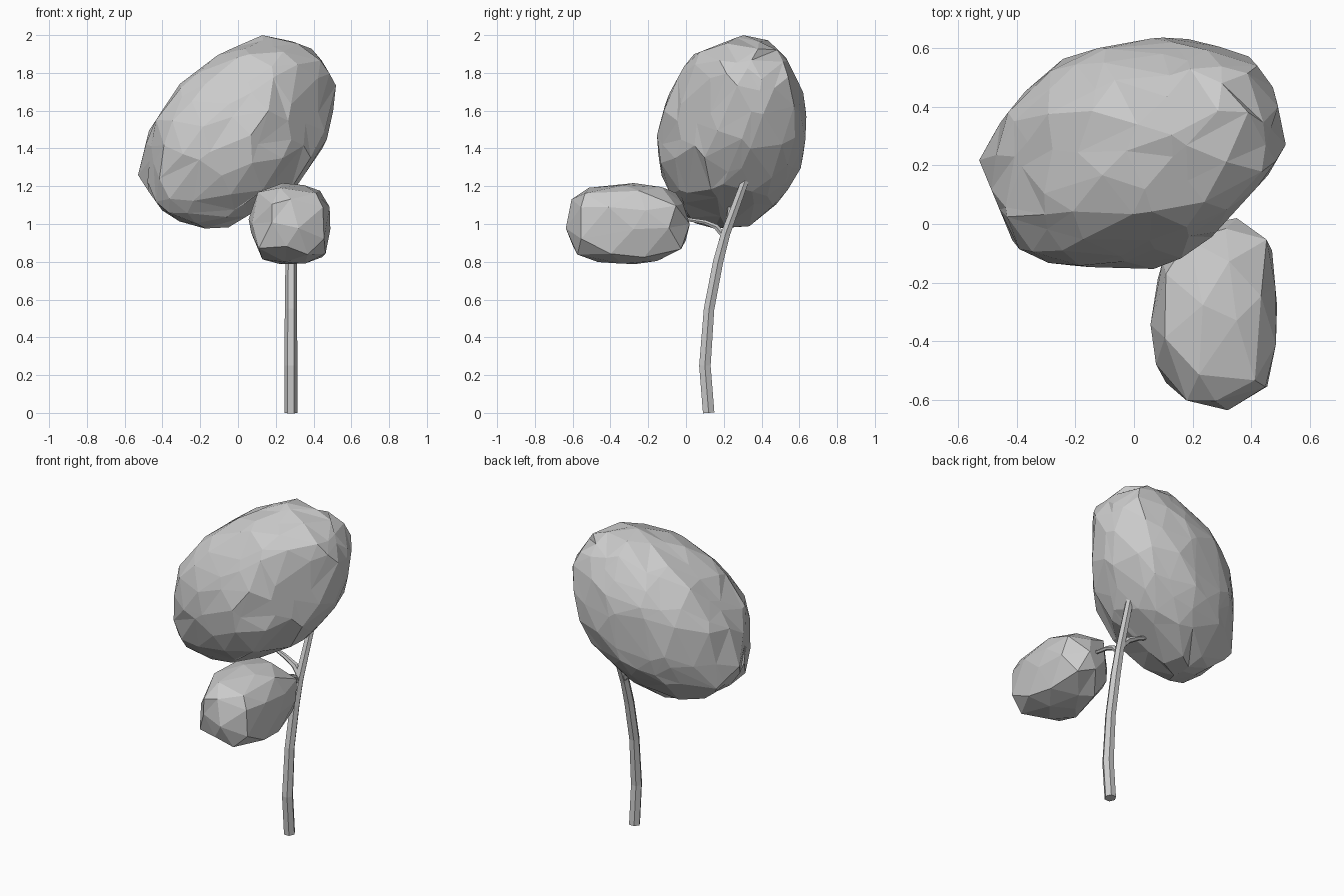
import bpy
import bmesh
import random
from mathutils import Matrix, Vector

random.seed(11)
if "Cube" in bpy.data.objects:
    bpy.data.objects.remove(bpy.data.objects["Cube"])

# Single flat grey
grey = bpy.data.materials.new("plain_grey")
grey.use_nodes = True
color = (0.6, 0.6, 0.6, 1)
grey.diffuse_color = color
grey.node_tree.nodes["Principled BSDF"].inputs["Base Color"].default_value = color


def prune(p, center, axes, outline):
    """Pull an offset from the center inside a convex outline on two axes."""
    a, b = axes
    scale = 1
    for (u0, v0), (u1, v1) in zip(outline, outline[1:] + outline[:1]):
        nu, nv = v1 - v0, u0 - u1
        reach = nu * (u0 - center[a]) + nv * (v0 - center[b])
        along = nu * p[a] + nv * p[b]
        if reach < 0:
            reach, along = -reach, -along
        if along > reach:
            scale = min(scale, reach / along)
    return p * scale


def crown(name, detail, center, shape, power, jitter, outlines):
    """Faceted foliage clump: a swollen ellipsoid trimmed to outlines."""
    bm = bmesh.new()
    bmesh.ops.create_icosphere(bm, subdivisions=detail, radius=1)
    bm.transform(Matrix.Rotation(0.4, 4, (1, 2, 3)))
    for v in bm.verts:
        nudge = Vector([random.uniform(-jitter, jitter) for _ in range(3)])
        d = (v.co + nudge).normalized()
        d /= sum(abs(c) ** power for c in d) ** (1 / power)
        p = shape @ d * random.uniform(1, 1.06)
        for axes, outline in outlines.items():
            p = prune(p, center, axes, outline)
        v.co = p + Vector(center)
    mesh = bpy.data.meshes.new(name)
    bm.to_mesh(mesh)
    bm.free()
    mesh.materials.append(grey)
    obj = bpy.data.objects.new(name, mesh)
    bpy.context.collection.objects.link(obj)


def limb(name, points):
    """Tapered six-sided stem through (x, y, z, radius) points."""
    curve = bpy.data.curves.new(name, "CURVE")
    curve.dimensions = "3D"
    curve.bevel_depth = 1
    curve.bevel_resolution = 1
    curve.use_fill_caps = True
    spline = curve.splines.new("POLY")
    spline.use_smooth = False
    spline.points.add(len(points) - 1)
    for p, (x, y, z, r) in zip(spline.points, points):
        p.co = (x, y, z, 1)
        p.radius = r
    curve.materials.append(grey)
    obj = bpy.data.objects.new(name, curve)
    bpy.context.collection.objects.link(obj)
    bpy.ops.object.select_all(action="DESELECT")
    obj.select_set(True)
    bpy.context.view_layer.objects.active = obj
    bpy.ops.object.convert(target="MESH")


FRONT, SIDE, TOP = (0, 2), (1, 2), (0, 1)

# Large crown, leaning up towards +x
crown("large_crown", 3, (0, 0.24, 1.485),
      Matrix(((0.525, 0, 0), (0.086, 0.39, 0), (0.179, 0.025, 0.482))), 2, 0.12,
      {FRONT: [(0.13, 2), (0.2, 2), (0.41, 1.92), (0.525, 1.73), (0.525, 1.6),
               (0.46, 1.42), (0.31, 1.2), (-0.07, 0.97), (-0.24, 0.97),
               (-0.4, 1.07), (-0.53, 1.25), (-0.52, 1.42), (-0.31, 1.74), (-0.1, 1.9)],
       SIDE: [(0.3, 2), (0.41, 2), (0.53, 1.88), (0.62, 1.7), (0.645, 1.52),
              (0.61, 1.3), (0.49, 1.1), (0.37, 0.99), (0.05, 0.97),
              (-0.12, 1.2), (-0.16, 1.45), (-0.1, 1.67), (0.02, 1.89)],
       TOP: [(-0.53, 0.22), (-0.42, 0.41), (-0.19, 0.62), (-0.04, 0.645),
             (0.22, 0.63), (0.4, 0.57), (0.48, 0.46), (0.525, 0.24),
             (0.16, -0.16), (-0.33, -0.14), (-0.41, -0.07)]})

# Small crown, stretched front to back
crown("small_crown", 2, (0.28, -0.31, 0.995),
      Matrix(((0.23, 0.02, 0), (0, 0.345, 0), (0, 0, 0.23))), 2.6, 0.12,
      {FRONT: [(0.05, 1), (0.09, 1.16), (0.2, 1.22), (0.41, 1.2), (0.48, 1.13),
               (0.5, 0.97), (0.46, 0.83), (0.3, 0.77), (0.13, 0.81)],
       SIDE: [(-0.645, 0.97), (-0.62, 1.12), (-0.53, 1.19), (-0.27, 1.22),
              (-0.04, 1.18), (0, 1.06), (0.03, 0.97), (-0.03, 0.86),
              (-0.23, 0.77), (-0.56, 0.81)],
       TOP: [(0.05, -0.3), (0.1, -0.12), (0.25, 0.03), (0.37, 0.03), (0.47, -0.07),
             (0.5, -0.4), (0.47, -0.54), (0.42, -0.62), (0.27, -0.645),
             (0.13, -0.58), (0.07, -0.47)]})

# Bowed trunk and two side branches
limb("trunk", [(0.28, 0.12, 0, 0.035), (0.28, 0.1, 0.25, 0.035),
               (0.28, 0.122, 0.55, 0.032), (0.282, 0.17, 0.8, 0.031),
               (0.285, 0.21, 0.95, 0.028), (0.295, 0.315, 1.235, 0.023)])
limb("front_branch", [(0.285, 0.205, 0.93, 0.016), (0.285, 0.16, 0.985, 0.016),
                      (0.285, 0.1, 1.01, 0.013), (0.285, -0.03, 1.03, 0.01)])
limb("side_branch", [(0.285, 0.22, 0.97, 0.022), (0.24, 0.23, 1.02, 0.02),
                     (0.17, 0.23, 1.06, 0.015), (0.05, 0.23, 1.11, 0.01)])
